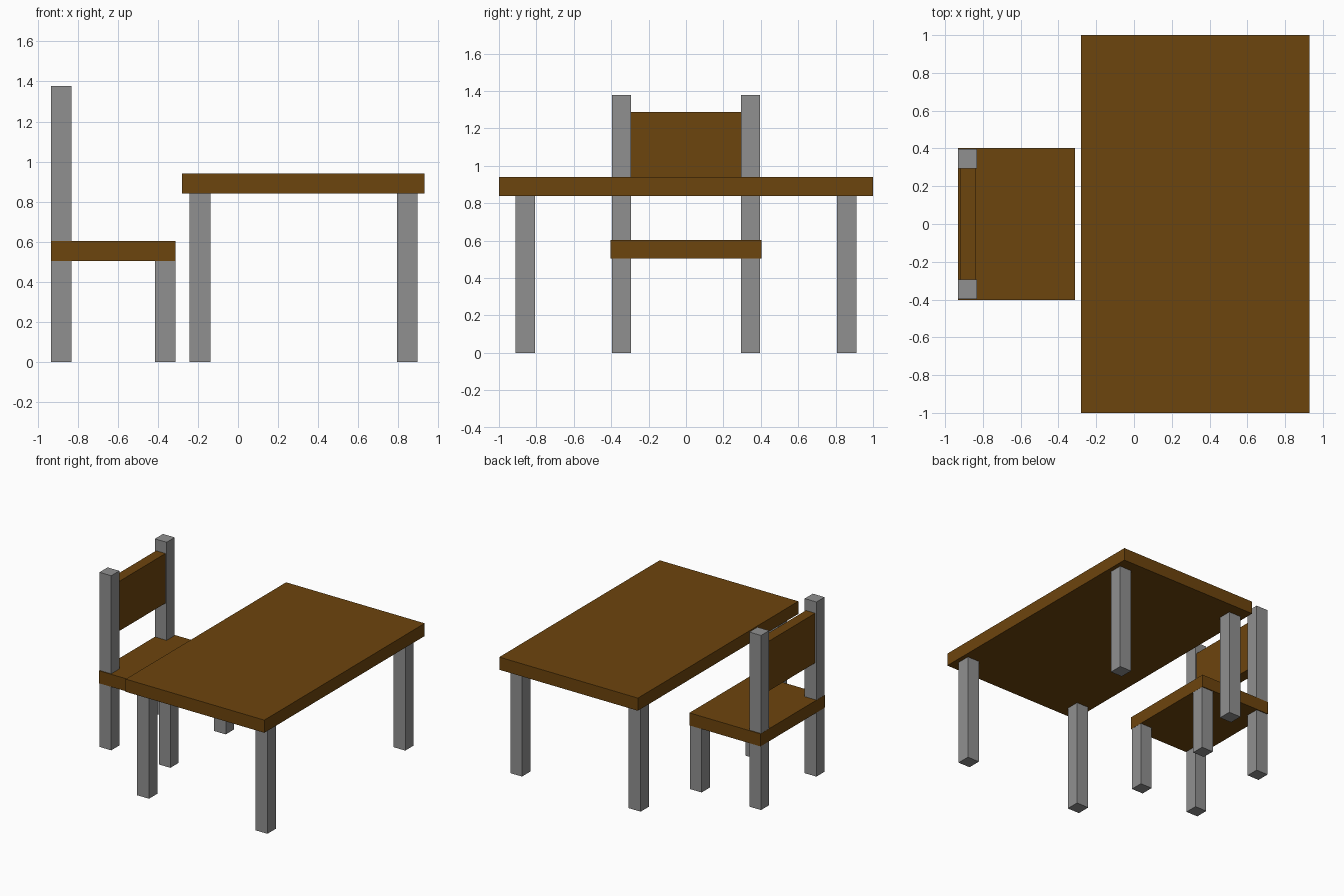
import bpy

if "Cube" in bpy.data.objects:
    bpy.data.objects.remove(bpy.data.objects["Cube"])


def make_material(name, colour):
    mat = bpy.data.materials.new(name)
    mat.diffuse_color = (*colour, 1)
    mat.use_nodes = True
    mat.node_tree.nodes["Principled BSDF"].inputs["Base Color"].default_value = mat.diffuse_color
    return mat


wood = make_material("brown_wood", (0.152, 0.058, 0.004))
metal = make_material("dark_grey", (0.28, 0.28, 0.28))


def box(name, x, y, z, material):
    """Box spanning the given (min, max) ranges."""
    spans = (x, y, z)
    bpy.ops.mesh.primitive_cube_add(size=1, location=[(a + b) / 2 for a, b in spans])
    ob = bpy.context.object
    ob.name = name
    ob.scale = [b - a for a, b in spans]
    bpy.ops.object.transform_apply(location=False, rotation=False, scale=True)
    ob.data.materials.append(material)


def pair(name, x, y, z):
    """Two grey boxes mirrored across y = 0."""
    box(name + "_left", x, y, z, metal)
    box(name + "_right", x, (-y[1], -y[0]), z, metal)


# Table
box("table_top", (-0.28, 0.93), (-1, 1), (0.84, 0.94), wood)
pair("table_inner_leg", (-0.243, -0.138), (0.807, 0.912), (0, 0.84))
pair("table_outer_leg", (0.793, 0.896), (0.807, 0.912), (0, 0.84))

# Chair
box("chair_seat", (-0.933, -0.312), (-0.403, 0.403), (0.505, 0.604), wood)
pair("chair_front_leg", (-0.414, -0.313), (0.295, 0.396), (0, 0.505))
pair("chair_back_leg", (-0.932, -0.83), (0.295, 0.396), (0, 0.505))
pair("chair_back_post", (-0.932, -0.83), (0.295, 0.396), (0.604, 1.378))
box("chair_backrest", (-0.922, -0.84), (-0.296, 0.296), (0.895, 1.287), wood)
